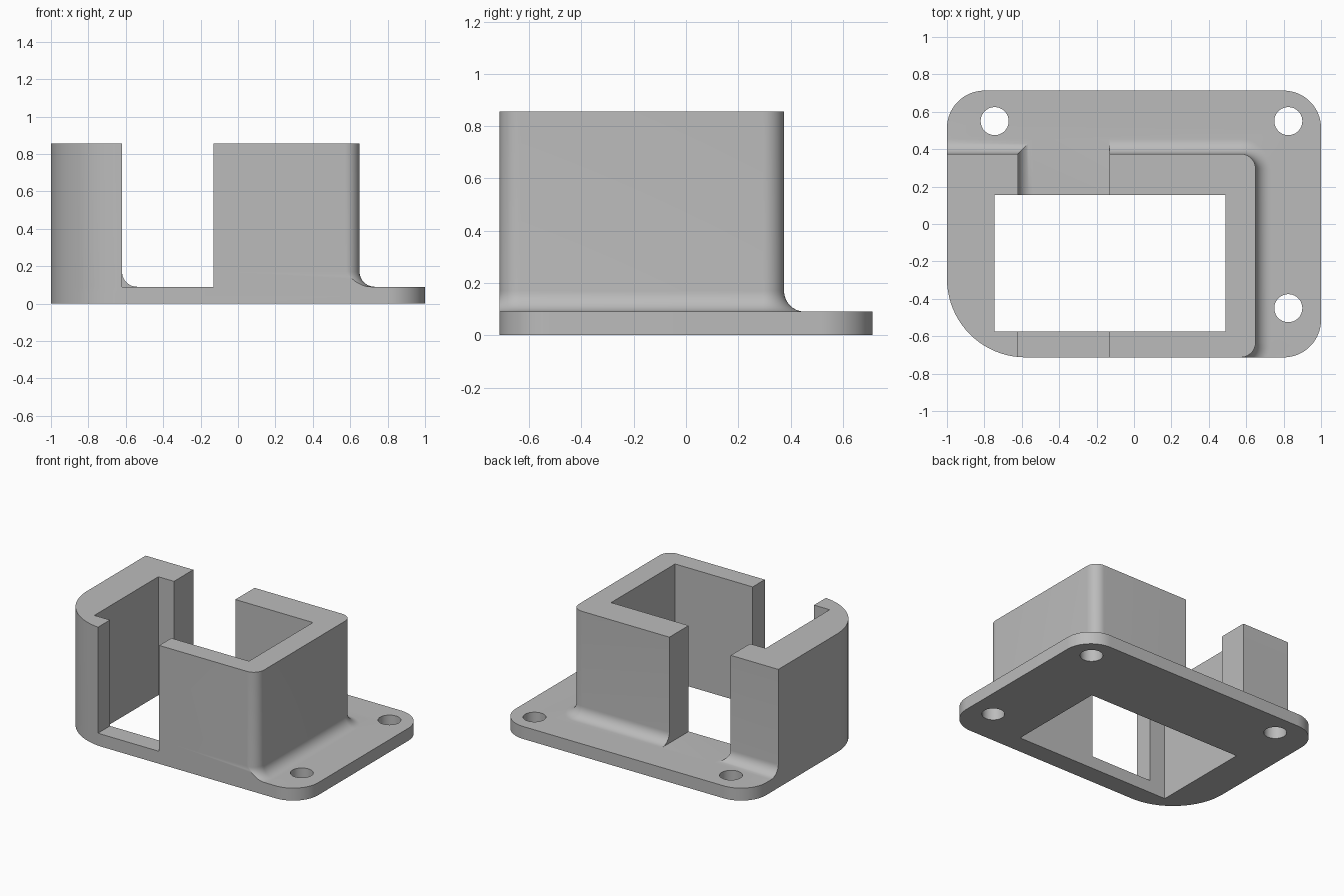
import bpy
import bmesh
from math import sin, cos, pi

if "Cube" in bpy.data.objects:
    bpy.data.objects.remove(bpy.data.objects["Cube"], do_unlink=True)

PLATE_Z, TOP_Z, FILLET = 0.09, 0.855, 0.08

grey = bpy.data.materials.new("plain grey")
grey.use_nodes = True
colour = (0.5, 0.5, 0.5, 1)
grey.diffuse_color = colour
grey.node_tree.nodes["Principled BSDF"].inputs["Base Color"].default_value = colour


def outline(x0, x1, y0, y1, radii, steps=12):
    """Rectangle with radii for the corners (x1,y1), (x0,y1), (x0,y0), (x1,y0)."""
    corners = [(x1, y1, -1, -1), (x0, y1, 1, -1), (x0, y0, 1, 1), (x1, y0, -1, 1)]
    points = []
    for i, ((x, y, sx, sy), r) in enumerate(zip(corners, radii)):
        count = steps if r else 0
        for k in range(count + 1):
            a = pi / 2 * (i + (k / count if count else 0))
            points.append((x + sx * r + r * cos(a), y + sy * r + r * sin(a)))
    return points


def loft(name, rings):
    """Solid through rings of (outline, height)."""
    bm = bmesh.new()
    loops = [[bm.verts.new((x, y, z)) for x, y in pts] for pts, z in rings]
    for low, high in zip(loops, loops[1:]):
        for i in range(len(low)):
            j = (i + 1) % len(low)
            bm.faces.new((low[i], low[j], high[j], high[i]))
    bm.faces.new(loops[0][::-1])
    bm.faces.new(loops[-1])
    bmesh.ops.recalc_face_normals(bm, faces=bm.faces)
    mesh = bpy.data.meshes.new(name)
    bm.to_mesh(mesh)
    bm.free()
    mesh.materials.append(grey)
    obj = bpy.data.objects.new(name, mesh)
    bpy.context.collection.objects.link(obj)
    return obj


def prism(name, pts, z0, z1):
    return loft(name, [(pts, z0), (pts, z1)])


def flared(name, shape, steps=10):
    """Tower whose foot spreads into a concave fillet."""
    rings = [(shape(FILLET), PLATE_Z / 2)]
    for k in range(steps + 1):
        a = pi / 2 * k / steps
        rings.append((shape(FILLET * (1 - sin(a))), PLATE_Z + FILLET * (1 - cos(a))))
    return loft(name, rings + [(shape(0), TOP_Z)])


def combine(obj, tool, operation):
    mod = obj.modifiers.new(operation, 'BOOLEAN')
    mod.operation, mod.solver, mod.object = operation, 'EXACT', tool
    bpy.context.view_layer.objects.active = obj
    bpy.ops.object.modifier_apply(modifier=mod.name)
    bpy.data.objects.remove(tool, do_unlink=True)


# Footprint shared by the plate and the outer faces of the towers
footprint = outline(-1, 1, -0.713, 0.713, (0.2, 0.2, 0.42, 0.2), 20)
body = prism("mounting_bracket", footprint, 0, PLATE_Z)

# Right tower, rounded on its outer corners
right = flared("right_tower", lambda d: outline(
    -0.13, 0.65 + d, -0.713 - d, 0.375 + d, (0.08 + d, 0, 0, 0.08 + d)))
combine(right, prism("trim", footprint, -1, 2), 'INTERSECT')

# Left tower: plain front part and filleted back post
left = prism("left_tower", outline(-1.2, -0.62, -0.9, 0, (0,) * 4), PLATE_Z / 2, TOP_Z)
post = flared("back_post", lambda d: outline(
    -1.2, -0.62 + d, -0.2, 0.375 + d, (0,) * 4))
combine(left, post, 'UNION')
combine(left, prism("trim", footprint, -1, 2), 'INTERSECT')

for tower in (right, left):
    combine(body, tower, 'UNION')

# Rectangular opening right through
combine(body, prism("opening", outline(-0.745, 0.49, -0.575, 0.155, (0,) * 4), -1, 2),
        'DIFFERENCE')

# Screw holes
R = 0.075
for x, y in ((-0.745, 0.55), (0.825, 0.55), (0.825, -0.45)):
    circle = [(x + R * cos(k * pi / 20), y + R * sin(k * pi / 20)) for k in range(40)]
    combine(body, prism("hole", circle, -1, 0.5), 'DIFFERENCE')

# Single material and smooth rounded faces with sharp edges
body.data.materials.clear()
body.data.materials.append(grey)
for poly in body.data.polygons:
    poly.material_index = 0
bpy.ops.object.select_all(action='DESELECT')
body.select_set(True)
bpy.context.view_layer.objects.active = body
bpy.ops.object.shade_smooth_by_angle(angle=pi / 6)
